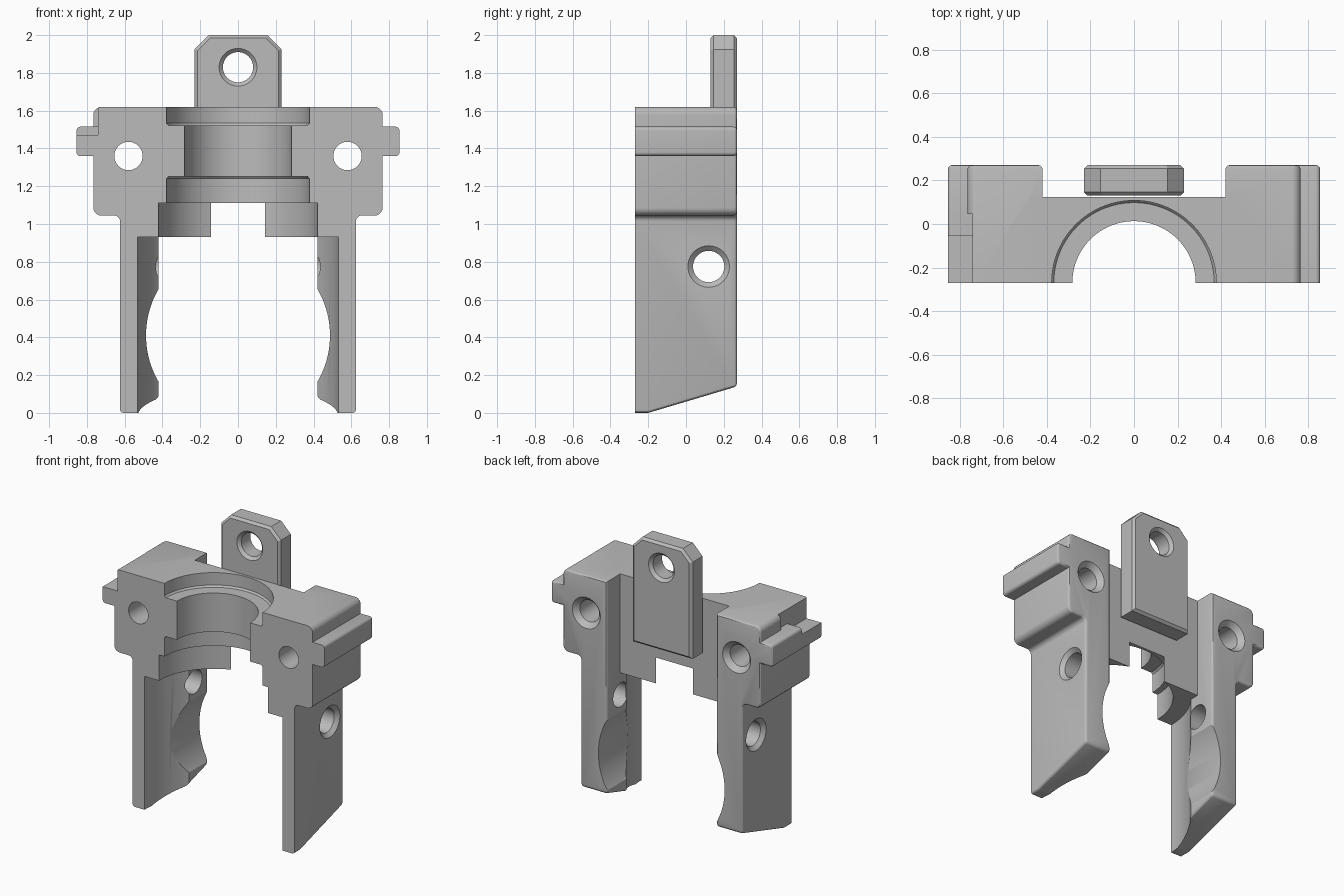
import bpy, bmesh, math
from mathutils import Matrix, Vector

cube = bpy.data.objects.get("Cube")
if cube:
    bpy.data.objects.remove(cube, do_unlink=True)

grey = bpy.data.materials.new("plain grey")
grey.use_nodes = True
grey.diffuse_color = (0.5, 0.5, 0.5, 1)
grey.node_tree.nodes["Principled BSDF"].inputs["Base Color"].default_value = (0.5, 0.5, 0.5, 1)

FRONT, BACK, WALL = -0.27, 0.27, 0.125


def finish(bm, name):
    bmesh.ops.recalc_face_normals(bm, faces=bm.faces)
    mesh = bpy.data.meshes.new(name)
    bm.to_mesh(mesh)
    bm.free()
    mesh.materials.append(grey)
    ob = bpy.data.objects.new(name, mesh)
    bpy.context.collection.objects.link(ob)
    return ob


def rounded(corners, steps=5):
    """Turn (x, z, radius) corners into an outline with rounded corners."""
    out = []
    for i, (x, z, r) in enumerate(corners):
        p = Vector((x, z))
        if not r:
            out.append(p)
            continue
        a = p + (Vector(corners[i - 1][:2]) - p).normalized() * r
        b = p + (Vector(corners[(i + 1) % len(corners)][:2]) - p).normalized() * r
        c = a + b - p
        for k in range(steps + 1):
            d = a.lerp(b, k / steps) - c
            out.append(c + d.normalized() * r)
    return out


def prism(outline, y0, y1):
    """Extrude an x-z outline along y."""
    bm = bmesh.new()
    face = bm.faces.new([bm.verts.new((x, y0, z)) for x, z in outline])
    ext = bmesh.ops.extrude_face_region(bm, geom=[face])["geom"]
    bmesh.ops.translate(bm, vec=(0, y1 - y0, 0),
                        verts=[v for v in ext if isinstance(v, bmesh.types.BMVert)])
    bmesh.ops.recalc_face_normals(bm, faces=bm.faces)
    return bm


def box(name, lo, hi):
    outline = [(lo[0], lo[2]), (hi[0], lo[2]), (hi[0], hi[2]), (lo[0], hi[2])]
    return finish(prism(outline, lo[1], hi[1]), name)


def lathe(name, profile, axis, centre, n=48):
    """Turn (radius, distance) points around an axis through centre."""
    bm = bmesh.new()
    rings = [[bm.verts.new((r * math.cos(t), r * math.sin(t), d))
              for t in (math.tau * k / n for k in range(n))] for r, d in profile]
    for a, b in zip(rings, rings[1:]):
        for k in range(n):
            bm.faces.new((a[k], a[(k + 1) % n], b[(k + 1) % n], b[k]))
    bm.faces.new(rings[0])
    bm.faces.new(rings[-1])
    turn = Vector((0, 0, 1)).rotation_difference(Vector(axis)).to_matrix().to_4x4()
    bmesh.ops.transform(bm, matrix=Matrix.Translation(centre) @ turn, verts=bm.verts)
    return finish(bm, name)


def combine(target, tool, operation="DIFFERENCE"):
    mod = target.modifiers.new(tool.name, "BOOLEAN")
    mod.object, mod.operation, mod.solver = tool, operation, "EXACT"
    bpy.context.view_layer.objects.active = target
    bpy.ops.object.modifier_apply(modifier=mod.name)
    bpy.data.objects.remove(tool, do_unlink=True)


def side_pillar(name, side):
    """Leg, shoulder and side rail in one outline, softened at back and foot."""
    outline = rounded([
        (0.42, 0, 0), (0.625, 0, 0), (0.625, 1.045, 0.03), (0.765, 1.045, 0.04),
        (0.765, 1.36, 0), (0.855, 1.36, 0.02), (0.855, 1.515, 0.02),
        (0.765, 1.515, 0), (0.765, 1.62, 0.04), (0.42, 1.62, 0)])
    bm = prism(outline, FRONT, BACK)
    # sloping foot
    cut = bmesh.ops.bisect_plane(
        bm, geom=bm.verts[:] + bm.edges[:] + bm.faces[:], clear_inner=True,
        plane_co=(0, -0.2, 0), plane_no=Vector((0, -0.14, 0.47)).normalized())
    rim = [e for e in bm.edges if e.is_boundary]
    bmesh.ops.holes_fill(bm, edges=rim, sides=0)
    bmesh.ops.recalc_face_normals(bm, faces=bm.faces)
    soft = []
    for e in bm.edges:
        normals = [f.normal for f in e.link_faces]
        back_or_foot = [n.y > 0.9 or n.z < -0.9 for n in normals]
        at_foot = all(v.co.z < 0.3 for v in e.verts)
        at_back = all(v.co.y > BACK - 0.001 for v in e.verts)
        at_front = all(v.co.y < FRONT + 0.001 for v in e.verts)
        flat_fold = all(n.z < -0.9 for n in normals)
        if any(back_or_foot) and (at_foot or at_back) and not (at_front or flat_fold):
            soft.append(e)
    bmesh.ops.bevel(bm, geom=soft, offset=0.018, segments=3, profile=0.5,
                    affect="EDGES", clamp_overlap=False)
    bmesh.ops.scale(bm, vec=(side, 1, 1), verts=bm.verts)
    return finish(bm, name)


# bracket body: centre block joined to the two pillars
body = box("bracket_body", (-0.47, FRONT, 0.93), (0.47, WALL, 1.62))
for side in (1, -1):
    combine(body, side_pillar("side_pillar", side), "UNION")

# stepped half-round seat, open at the front
combine(body, lathe("seat_bore", [
    (0.533, -0.2), (0.533, 0.93), (0.42, 0.93), (0.42, 1.11), (0.378, 1.11),
    (0.378, 1.24), (0.368, 1.252), (0.283, 1.252), (0.283, 1.522), (0.368, 1.522),
    (0.378, 1.534), (0.378, 1.8)], (0, 0, 1), (0, FRONT, 0), 128))

# round clearance between the legs
combine(body, lathe("leg_scallop", [(0.487, -1), (0.487, 1)], (0, 1, 0), (0, 0, 0.41), 128))

# countersunk screw holes in shoulders and legs
for side in (1, -1):
    combine(body, lathe("shoulder_hole", [
        (0.075, -1), (0.075, BACK - 0.035), (0.108, BACK), (0.108, 0.5)],
        (0, 1, 0), (side * 0.58, 0, 1.36)))
    combine(body, lathe("leg_hole", [
        (0.083, 0.2), (0.083, 0.6), (0.11, 0.625), (0.11, 0.8)],
        (side, 0, 0), (0, 0.12, 0.775)))

# lowered front part of one rail
combine(body, box("rail_notch", (-1, -0.5, 1.47), (-0.742, -0.055, 1.8)))
combine(body, box("shoulder_notch", (-1, -0.5, 1.515), (-0.742, 0.045, 1.8)))

# upright hanging tab at the back
bm = prism([(-0.23, 1.25), (0.23, 1.25), (0.23, 1.925), (0.155, 2),
            (-0.155, 2), (-0.23, 1.925)], WALL + 0.005, BACK)
bmesh.ops.bevel(bm, geom=[e for e in bm.edges if abs(e.verts[0].co.y - e.verts[1].co.y) < 0.01],
                offset=0.016, segments=1, affect="EDGES")
tab = finish(bm, "hanging_tab")
combine(tab, lathe("tab_hole", [
    (0.1, -0.2), (0.1, WALL + 0.005), (0.08, WALL + 0.025), (0.08, BACK - 0.02),
    (0.1, BACK), (0.1, 0.6)], (0, 1, 0), (0, 0, 1.83)))

for ob in (body, tab):
    bpy.ops.object.select_all(action="DESELECT")
    ob.select_set(True)
    bpy.context.view_layer.objects.active = ob
    bpy.ops.object.shade_smooth_by_angle(angle=math.radians(25))
